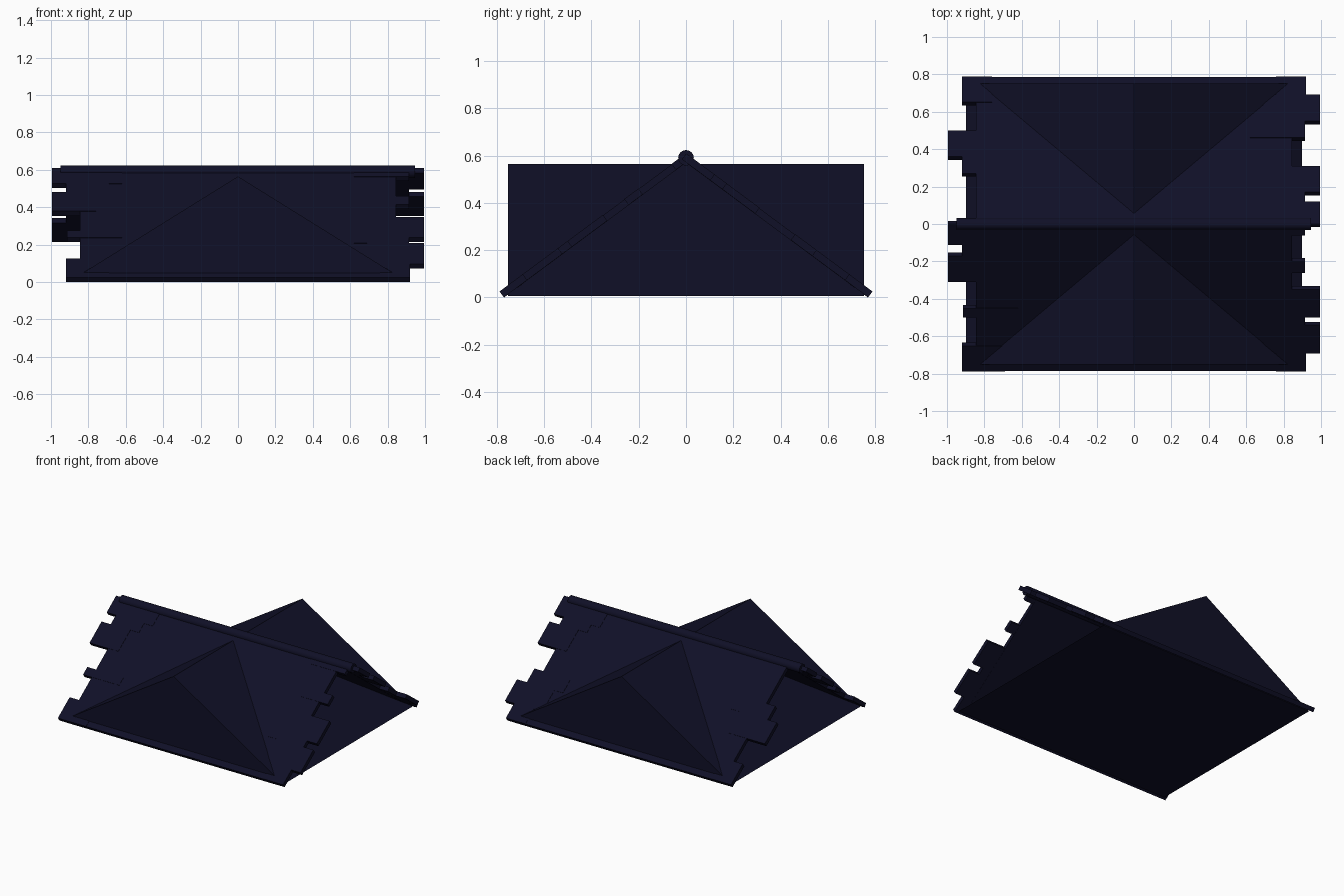
import bpy, bmesh, math

if "Cube" in bpy.data.objects:
    bpy.data.objects.remove(bpy.data.objects["Cube"])

navy = bpy.data.materials.new("dark navy slate")
navy.diffuse_color = (0.005, 0.005, 0.02, 1)
navy.use_nodes = True
navy.node_tree.nodes["Principled BSDF"].inputs["Base Color"].default_value = navy.diffuse_color

SLOPE = 0.741                     # roof pitch
RIDGE_Z = 0.607                   # outer faces meet here
THICK = 0.03
EAVE = 0.787
L = math.hypot(1, SLOPE)
NY, NZ = SLOPE / L, 1 / L         # outward normal of the slope


def make(name, bm):
    bmesh.ops.recalc_face_normals(bm, faces=bm.faces)
    me = bpy.data.meshes.new(name)
    bm.to_mesh(me)
    bm.free()
    ob = bpy.data.objects.new(name, me)
    bpy.context.collection.objects.link(ob)
    me.materials.append(navy)
    return ob


def prism(bm, ring_a, ring_b):
    a = [bm.verts.new(p) for p in ring_a]
    b = [bm.verts.new(p) for p in ring_b]
    n = len(a)
    bm.faces.new(a)
    bm.faces.new(b[::-1])
    for i in range(n):
        bm.faces.new((a[i], b[i], b[(i + 1) % n], a[(i + 1) % n]))


def roof_board(bm, side, x0, x1, y0, y1, top=0.0, bottom=THICK):
    """Board lying in the slope, between distances y0 and y1 from the ridge."""
    def pt(x, y, d):
        return (x, side * (y - NY * d), RIDGE_Z - SLOPE * y - NZ * d)
    ring = [(y0, -top), (y1, -top), (y1, bottom), (y0, bottom)]
    prism(bm, [pt(x0, *q) for q in ring], [pt(x1, *q) for q in ring])


# Tile ends: (from ridge, to, reach in x) for each slope and end
TILES = {
    ("front", -1): [(0.0, .11, .995), (.11, .17, .92), (.17, .31, .995),
                    (.45, .50, .915), (.65, EAVE, .92)],
    ("front", 1): [(0.02, .06, .915), (.20, .26, .915), (.35, .50, .995),
                   (.50, .54, .915), (.54, .69, .995), (.69, EAVE, .92)],
    ("back", -1): [(.27, .36, .92), (.36, .50, .995), (.65, EAVE, .92)],
    ("back", 1): [(0.0, .12, .995), (.12, .17, .915), (.17, .31, .995),
                  (.46, .55, .915), (.55, .69, .995), (.69, EAVE, .92)],
}

# Roof slopes with ragged tile ends
for name, side in (("front", -1), ("back", 1)):
    bm = bmesh.new()
    roof_board(bm, side, -0.845, 0.845, 0.0, EAVE)
    make(name + "_roof_slope", bm)
    bm = bmesh.new()
    for end in (-1, 1):
        for i, (y0, y1, reach) in enumerate(TILES[name, end]):
            inner = 0.62 + 0.07 * (i % 3)
            xs = sorted((end * inner, end * reach))
            roof_board(bm, side, *xs, y0, y1, 0.002, THICK - 0.001)
    make(name + "_end_tiles", bm)

# Cross gable: solid triangular block with its ridge running front to back
tri = [(-0.897, 0.007), (0.897, 0.007), (0, 0.565)]
bm = bmesh.new()
prism(bm, [(x, -0.752, z) for x, z in tri], [(x, 0.752, z) for x, z in tri])
make("cross_gable", bm)

# Round ridge cap
bm = bmesh.new()
circle = [(0.033 * math.cos(t), 0.59 + 0.033 * math.sin(t))
          for t in (2 * math.pi * i / 16 for i in range(16))]
prism(bm, [(-0.95, y, z) for y, z in circle], [(0.945, y, z) for y, z in circle])
cap = make("ridge_cap", bm)
bpy.context.view_layer.objects.active = cap
cap.select_set(True)
bpy.ops.object.shade_smooth_by_angle(angle=math.radians(40))
